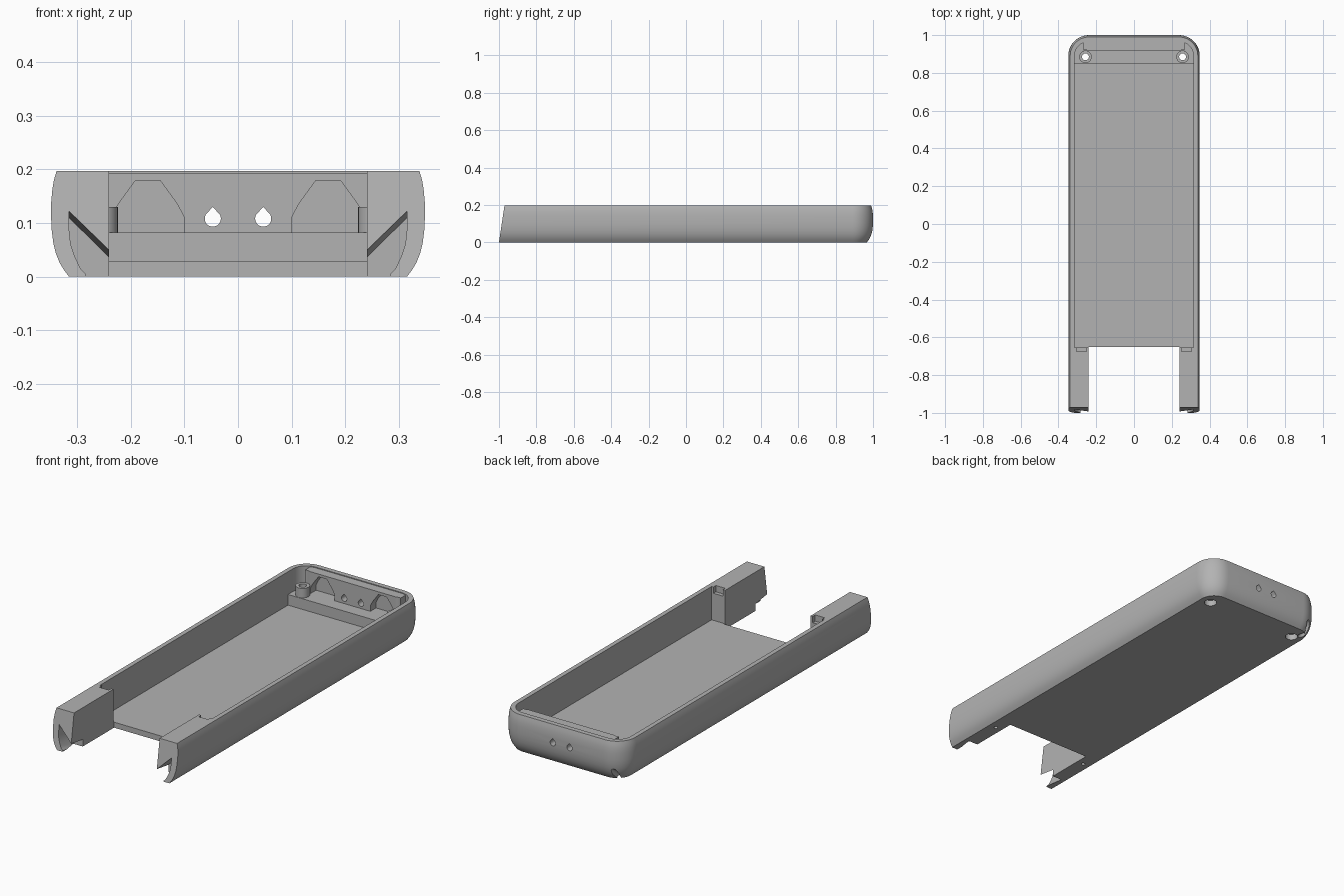
import bpy, bmesh, math
from mathutils import Vector

if "Cube" in bpy.data.objects:
    bpy.data.objects.remove(bpy.data.objects["Cube"], do_unlink=True)

grey = bpy.data.materials.new("plain grey")
grey.use_nodes = True
grey.diffuse_color = (0.45, 0.45, 0.45, 1)
grey.node_tree.nodes["Principled BSDF"].inputs["Base Color"].default_value = grey.diffuse_color

HALF_W, HEIGHT, CORNER = 0.348, 0.197, 0.11


def to_object(name, bm):
    bmesh.ops.recalc_face_normals(bm, faces=bm.faces)
    mesh = bpy.data.meshes.new(name)
    bm.to_mesh(mesh)
    bm.free()
    mesh.materials.append(grey)
    obj = bpy.data.objects.new(name, mesh)
    bpy.context.collection.objects.link(obj)
    return obj


def loft(name, rings):
    """Skin a list of equal-length rings and cap both ends."""
    bm = bmesh.new()
    loops = [[bm.verts.new(p) for p in ring] for ring in rings]
    for a, b in zip(loops, loops[1:]):
        for i in range(len(a)):
            j = (i + 1) % len(a)
            bm.faces.new((a[i], a[j], b[j], b[i]))
    bm.faces.new(loops[0])
    bm.faces.new(loops[-1])
    return to_object(name, bm)


def prism(name, points, vector):
    points = [Vector(p) for p in points]
    return loft(name, [points, [p + Vector(vector) for p in points]])


def box(name, low, high):
    (x0, y0, z0), (x1, y1, z1) = low, high
    return prism(name, [(x0, y0, z0), (x1, y0, z0), (x1, y1, z0), (x0, y1, z0)], (0, 0, z1 - z0))


def rod(name, start, end, radius, sides=32):
    start, axis = Vector(start), Vector(end) - Vector(start)
    turn = axis.to_track_quat('Z', 'Y')
    ring = [start + turn @ Vector((radius * math.cos(t), radius * math.sin(t), 0))
            for t in (2 * math.pi * i / sides for i in range(sides))]
    return prism(name, ring, axis)


def outline(half, front, back, radius, z, steps=12):
    """Plan outline: square at the front, rounded at the back."""
    pts = [(-half, front, z), (half, front, z)]
    for side, first in ((1, 0), (-1, 90)):
        for i in range(steps + 1):
            t = math.radians(first + 90 * i / steps)
            pts.append((side * (half - radius) + radius * math.cos(t),
                        back - radius + radius * math.sin(t), z))
    return pts


def cut(target, cutter, keep=False):
    mod = target.modifiers.new("cut", 'BOOLEAN')
    mod.operation, mod.solver, mod.object = 'DIFFERENCE', 'EXACT', cutter
    bpy.context.view_layer.objects.active = target
    bpy.ops.object.modifier_apply(modifier=mod.name)
    if not keep:
        bpy.data.objects.remove(cutter, do_unlink=True)


# Outer case: inset and height pairs give the bulging side profile
profile = [(0.033, 0), (0.024, 0.012), (0.016, 0.025), (0.009, 0.042), (0.004, 0.062),
           (0.001, 0.085), (0, 0.105), (0, 0.14), (0.002, 0.162), (0.005, 0.18), (0.01, HEIGHT)]
case = loft("case", [outline(HALF_W - d, -1 + 0.15 * z, 1 - d, CORNER - d, z) for d, z in profile])

# Main tray, raised rear pocket and the open gap between the arms
cut(case, box("tray_cutter", (-0.315, -0.655, 0.028), (0.315, 0.85, 0.4)))
cut(case, prism("pocket_cutter", outline(0.315, 0.8, 0.965, 0.075, 0.082), (0, 0, 0.3)))
cut(case, box("gap_cutter", (-0.24, -1.2, -0.1), (0.24, -0.65, 0.4)))

# Rear bar with two angular recesses
bar = box("rear_bar", (-0.268, 0.917, 0.078), (0.268, 0.97, 0.193))
recess = [(-0.068, 0.07), (-0.068, 0.11), (-0.055, 0.135), (-0.023, 0.179),
          (0.023, 0.179), (0.055, 0.135), (0.068, 0.11), (0.068, 0.07)]

# Teardrop outline for the rear openings
drop = [(0.015 * math.cos(t), 0.015 * math.sin(t))
        for t in (math.radians(150 + 240 * i / 20) for i in range(21))] + [(0, 0.022)]

# Underside relief at the arm tips
relief = [(0.315, 0.132), (0.2, 0.018), (0.2, -0.1), (0.283, -0.1), (0.283, 0.012),
          (0.293, 0.022), (0.304, 0.045), (0.312, 0.07), (0.315, 0.1)]

posts = []
for side, label in ((1, "left"), (-1, "right")):
    cut(bar, prism("recess_cutter", [(side * 0.168 + x, 0.9, z) for x, z in recess], (0, 0.062, 0)))

    for part in (bar, case):
        cut(part, prism("drop_cutter", [(side * 0.047 + x, 0.88, 0.108 + z) for x, z in drop],
                        (0, 0.3, 0)))

    cut(case, prism("relief_cutter", [(side * x, -1.05, z) for x, z in relief],
                    (0, 0.15, -0.022)))

    # Latch slot and pin hole on each arm
    a, b = sorted((side * 0.252, side * 0.305))
    cut(case, box("slot_cutter", (a, -0.675, 0.165), (b, -0.64, 0.3)))
    cut(case, rod("pin_cutter", (side * 0.277, -0.715, -0.05), (side * 0.277, -0.715, 0.05), 0.009, 16))

    # Screw post with a through hole and a counterbore underneath
    x, y = side * 0.257, 0.885
    post = rod(label + "_screw_post", (x, y, 0.075), (x, y, 0.13), 0.033)
    posts.append(post)
    cut(bar, rod("clearance_cutter", (x, y, 0.05), (x, y, 0.3), 0.036))
    drill = rod("drill_cutter", (x, y, -0.1), (x, y, 0.3), 0.018)
    cut(post, drill, keep=True)
    cut(case, drill)
    cut(case, rod("bore_cutter", (x, y, -0.1), (x, y, 0.03), 0.03))

# Small cord hole through the right rear corner
cut(case, rod("cord_cutter", (-0.285, 1.03, 0.075), (-0.285, 0.9, -0.02), 0.014, 20))

# Smooth the curves and keep the edges crisp
bpy.ops.object.select_all(action='DESELECT')
for obj in [case, bar] + posts:
    obj.select_set(True)
bpy.context.view_layer.objects.active = case
bpy.ops.object.shade_smooth_by_angle(angle=math.radians(28))
